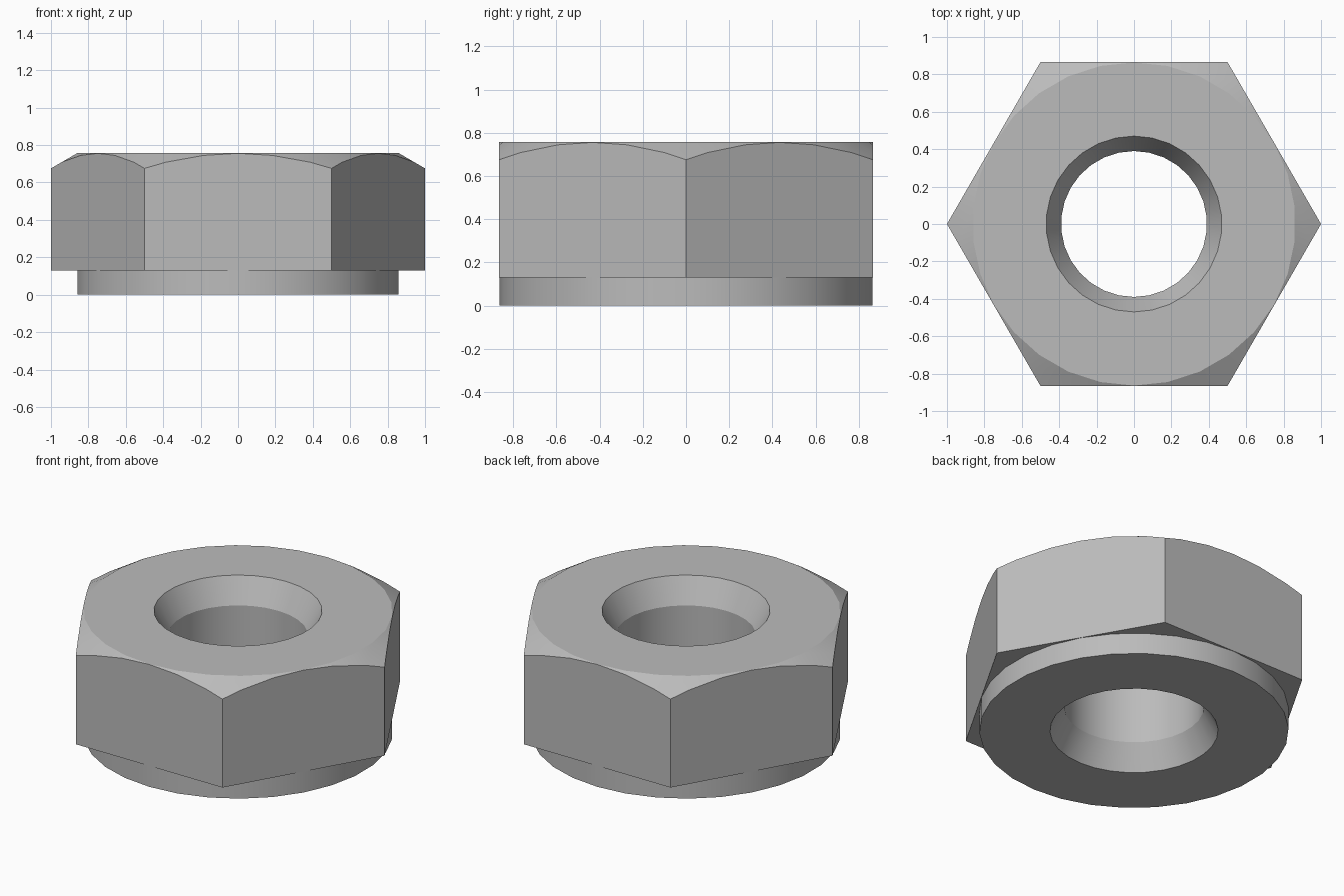
import bpy, bmesh, math
from mathutils import Matrix, Vector

if "Cube" in bpy.data.objects:
    bpy.data.objects.remove(bpy.data.objects["Cube"])

SEGMENTS = 30
HEIGHT = 0.757
BORE, MOUTH, COLLAR = 0.39, 0.47, 0.864
MOUTH_DEPTH, COLLAR_TOP = 0.15, 0.13
RIM = 1.1  # lies outside the hexagon
SLOPE = math.tan(math.radians(30))

steel = bpy.data.materials.new("grey steel")
grey = (0.5, 0.5, 0.5, 1)
steel.diffuse_color = grey
steel.use_nodes = True
steel.node_tree.nodes["Principled BSDF"].inputs["Base Color"].default_value = grey


def make_object(name, bm):
    bmesh.ops.recalc_face_normals(bm, faces=bm.faces)
    mesh = bpy.data.meshes.new(name)
    bm.to_mesh(mesh)
    bm.free()
    mesh.materials.append(steel)
    obj = bpy.data.objects.new(name, mesh)
    bpy.context.collection.objects.link(obj)
    return obj


def lathe(name, profile):
    """Turn a closed (radius, height) profile about z."""
    bm = bmesh.new()
    rings = []
    for i in range(SEGMENTS):
        turn = Matrix.Rotation(math.tau * i / SEGMENTS, 3, "Z")
        rings.append([bm.verts.new(turn @ Vector((0, r, z))) for r, z in profile])
    for i, ring in enumerate(rings):
        following = rings[(i + 1) % SEGMENTS]
        for j in range(len(profile)):
            k = (j + 1) % len(profile)
            bm.faces.new((ring[j], ring[k], following[k], following[j]))
    return make_object(name, bm)


# Turned body: bore with flared mouths, collar below, sloping rim above
nut = lathe("hex_nut", [
    (BORE, MOUTH_DEPTH), (MOUTH, 0), (COLLAR, 0), (COLLAR, COLLAR_TOP),
    (RIM, COLLAR_TOP), (RIM, HEIGHT - (RIM - COLLAR) * SLOPE),
    (COLLAR, HEIGHT), (MOUTH, HEIGHT), (BORE, HEIGHT - MOUTH_DEPTH),
])

# Hexagonal prism that trims the body to six flats
bm = bmesh.new()
bmesh.ops.create_cone(bm, cap_ends=True, segments=6, radius1=1, radius2=1, depth=3)
corner = max(bm.verts, key=lambda v: v.co.x).co
bmesh.ops.rotate(bm, verts=bm.verts,
                 matrix=Matrix.Rotation(-math.atan2(corner.y, corner.x), 3, "Z"))
prism = make_object("hex_trimmer", bm)
prism.hide_render = True

trim = nut.modifiers.new("Hex flats", "BOOLEAN")
trim.operation = "INTERSECT"
trim.solver = "EXACT"
trim.object = prism
bpy.ops.object.select_all(action="DESELECT")
bpy.context.view_layer.objects.active = nut
nut.select_set(True)
bpy.ops.object.modifier_apply(modifier=trim.name)
bpy.data.objects.remove(prism)

# Smooth round walls, crisp flats and bevels
bpy.ops.object.shade_smooth_by_angle(angle=math.radians(20))
